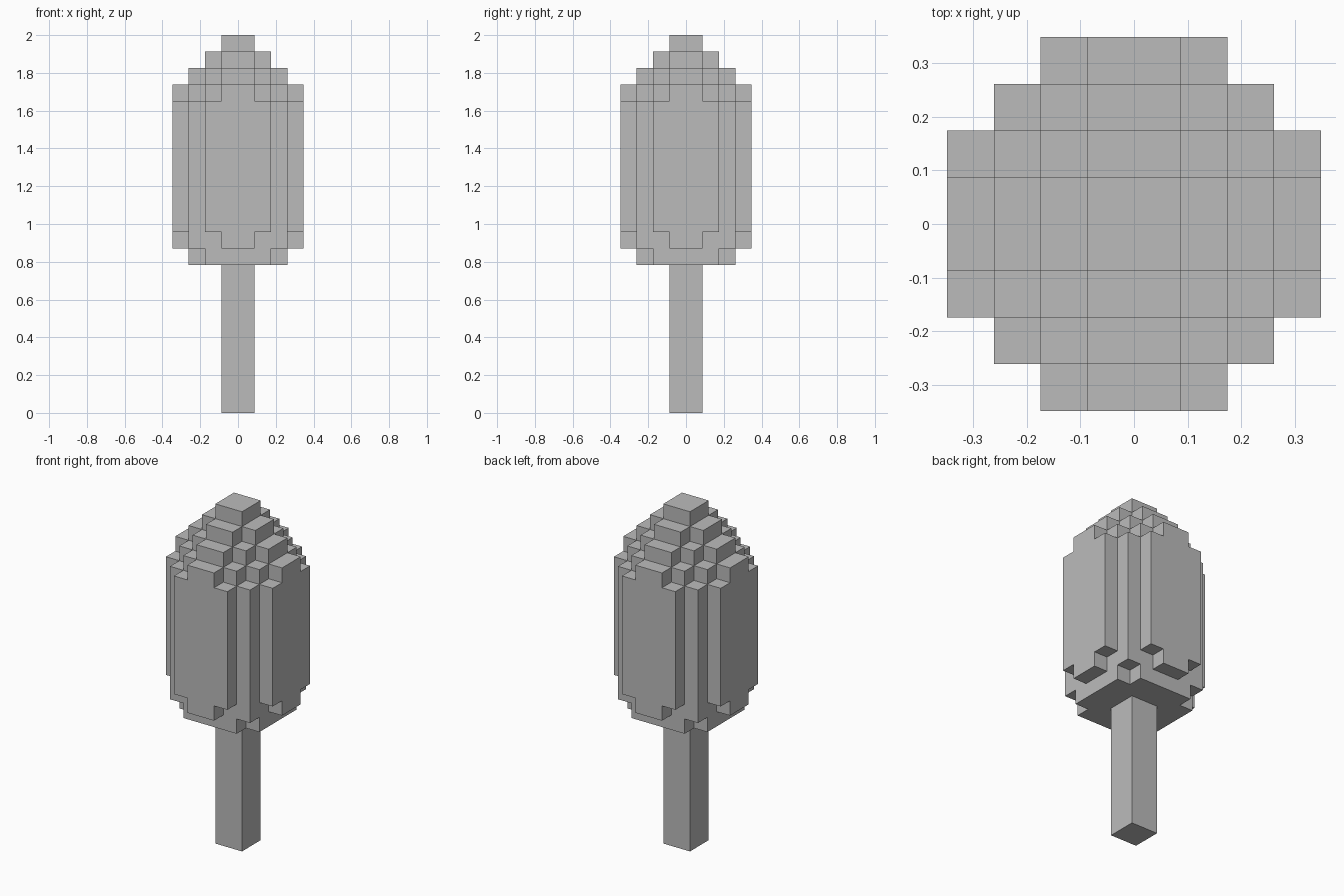
import bpy
import bmesh
import math
from mathutils import Vector

if "Cube" in bpy.data.objects:
    bpy.data.objects.remove(bpy.data.objects["Cube"], do_unlink=True)

U = 2 / 23          # edge of one block
STEM_TOP = 9        # heights counted in blocks
PEAK = 23

grey = bpy.data.materials.new("plain_grey")
grey.use_nodes = True
grey.diffuse_color = (0.5, 0.5, 0.5, 1)
grey.node_tree.nodes["Principled BSDF"].inputs["Base Color"].default_value = grey.diffuse_color


def ring(i):
    """Distance of a block column from the centre line, 0 to 3."""
    return i if i >= 0 else -1 - i


def head_column(i, j):
    """Bottom and top of the head in one block column."""
    a, b = sorted((ring(i), ring(j)), reverse=True)
    if a + b > 4:
        return None
    bottom = STEM_TOP
    if a == 3:
        bottom += 1 + b
    elif a == b == 2:
        bottom += 1
    return bottom, PEAK - a - b


def stem_column(i, j):
    return (0, STEM_TOP) if max(ring(i), ring(j)) == 0 else None


def build_blocks(name, column):
    """Skin the filled blocks and merge the flat areas."""
    cells = set()
    for i in range(-4, 4):
        for j in range(-4, 4):
            span = column(i, j)
            if span:
                cells.update((i, j, k) for k in range(*span))
    bm = bmesh.new()
    for cell in cells:
        centre = Vector(cell) + Vector((0.5, 0.5, 0.5))
        for axis in range(3):
            for sign in (-1, 1):
                n = Vector((0, 0, 0))
                n[axis] = sign
                if tuple(int(c + d) for c, d in zip(cell, n)) in cells:
                    continue
                s = Vector((0, 0, 0))
                s[(axis + 1) % 3] = 0.5
                t = n.cross(s)
                mid = centre + n / 2
                corners = (mid - s - t, mid + s - t, mid + s + t, mid - s + t)
                bm.faces.new([bm.verts.new(c * U) for c in corners])
    bmesh.ops.remove_doubles(bm, verts=bm.verts, dist=U / 100)
    bmesh.ops.dissolve_limit(bm, angle_limit=math.radians(1),
                             verts=bm.verts, edges=bm.edges, delimit={'NORMAL'})
    mesh = bpy.data.meshes.new(name)
    bm.to_mesh(mesh)
    bm.free()
    mesh.materials.append(grey)
    obj = bpy.data.objects.new(name, mesh)
    bpy.context.collection.objects.link(obj)
    return obj


# Stepped head and straight square stem
build_blocks("head", head_column)
build_blocks("stem", stem_column)
